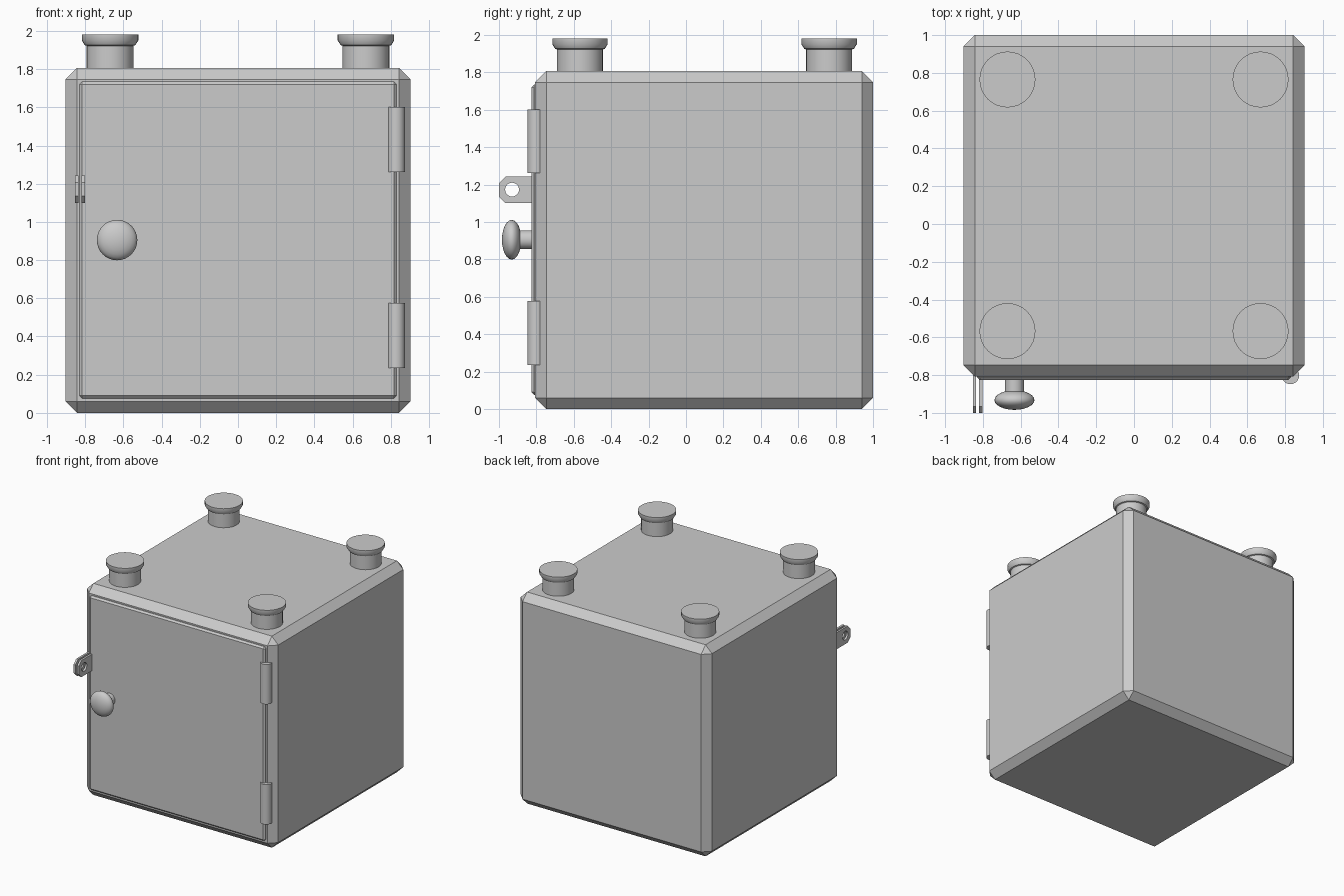
import bpy, bmesh, math
from mathutils import Matrix, Vector

if "Cube" in bpy.data.objects:
    bpy.data.objects.remove(bpy.data.objects["Cube"])


def finish(bm, name, smooth=False):
    bmesh.ops.recalc_face_normals(bm, faces=bm.faces)
    me = bpy.data.meshes.new(name)
    bm.to_mesh(me)
    bm.free()
    ob = bpy.data.objects.new(name, me)
    bpy.context.collection.objects.link(ob)
    if smooth:
        bpy.ops.object.select_all(action='DESELECT')
        ob.select_set(True)
        bpy.context.view_layer.objects.active = ob
        bpy.ops.object.shade_smooth_by_angle(angle=math.radians(35))
    return ob


def chamfer_box(name, lo, hi, width):
    lo, hi = Vector(lo), Vector(hi)
    bm = bmesh.new()
    bmesh.ops.create_cube(bm, size=1, matrix=Matrix.Translation((lo + hi) / 2) @ Matrix.Diagonal((*(hi - lo), 1)))
    bmesh.ops.bevel(bm, geom=bm.edges[:], offset=width, segments=1, affect='EDGES')
    return finish(bm, name)


def lathe(name, profile, matrix, sides=32):
    """Spin (radius, height) points around z, then place with matrix."""
    bm = bmesh.new()
    vs = [bm.verts.new((r, 0, h)) for r, h in profile]
    es = [bm.edges.new(p) for p in zip(vs, vs[1:])]
    bmesh.ops.spin(bm, geom=vs + es, axis=(0, 0, 1), cent=(0, 0, 0),
                   steps=sides, angle=math.tau)
    bmesh.ops.remove_doubles(bm, verts=bm.verts, dist=1e-5)
    bm.transform(matrix)
    return finish(bm, name, True)


# Safe body and door panel
chamfer_box("body", (-0.903, -0.807, 0), (0.903, 1.0, 1.806), 0.06)
chamfer_box("door", (-0.83, -0.826, 0.076), (0.83, -0.78, 1.734), 0.014)

# Four capped feet on the top
foot = [(0, 1.79), (0.123, 1.79), (0.123, 1.922), (0.133, 1.926),
        (0.148, 1.95), (0.148, 1.98), (0, 1.98)]
for sx in (-1, 1):
    for y in (-0.567, 0.765):
        lathe("foot", foot, Matrix.Translation((sx * 0.67, y, 0)))

# Door hinges
for z in (0.236, 1.262):
    lathe("hinge", [(0, 0), (0.046, 0), (0.046, 0.34), (0, 0.34)],
          Matrix.Translation((0.828, -0.802, z)))

# Door knob: stem and flattened ball
to_front = Matrix.Translation((-0.633, 0, 0.905)) @ Matrix.Rotation(math.pi / 2, 4, 'X')
lathe("knob_stem", [(0, 0.81), (0.05, 0.81), (0.05, 0.92), (0, 0.92)], to_front)
ball = [(0.106 * math.sin(math.pi * i / 12), 0.932 - 0.052 * math.cos(math.pi * i / 12))
        for i in range(13)]
lathe("knob", ball, to_front)


# Two padlock lugs with a hole through each
def lug(x0, x1):
    outline = [(-0.79, 1.1), (-0.965, 1.1), (-1.0, 1.135),
               (-1.0, 1.207), (-0.965, 1.242), (-0.79, 1.242)]
    bm = bmesh.new()
    loops = [[(y, z) for y, z in outline],
             [(-0.93 + 0.037 * math.cos(math.tau * i / 24),
               1.173 + 0.037 * math.sin(math.tau * i / 24)) for i in range(24)]]
    edges = []
    for pts in loops:
        vs = [bm.verts.new((x0, y, z)) for y, z in pts]
        edges += [bm.edges.new((a, b)) for a, b in zip(vs, vs[1:] + vs[:1])]
    bmesh.ops.triangle_fill(bm, edges=edges, use_beauty=True, use_dissolve=False)
    ext = bmesh.ops.extrude_face_region(bm, geom=bm.faces[:], use_keep_orig=True)
    bmesh.ops.translate(bm, vec=(x1 - x0, 0, 0),
                        verts=[g for g in ext["geom"] if isinstance(g, bmesh.types.BMVert)])
    return finish(bm, "padlock_lug")


lug(-0.853, -0.836)
lug(-0.82, -0.802)
